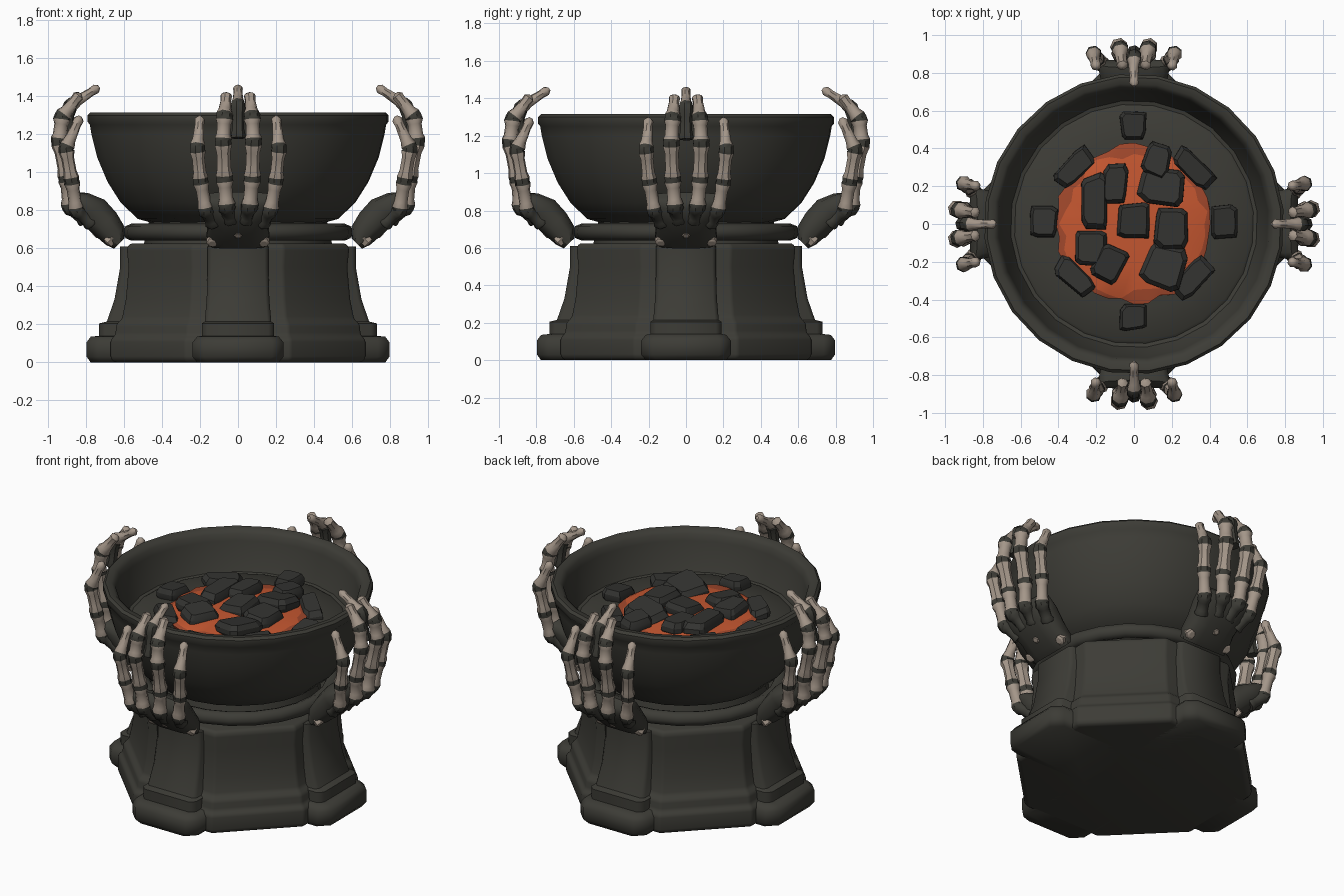
import bpy, bmesh, math, random
from mathutils import Vector, Matrix

if "Cube" in bpy.data.objects:
    bpy.data.objects.remove(bpy.data.objects["Cube"])

random.seed(4)


def material(name, rgb):
    m = bpy.data.materials.new(name)
    m.diffuse_color = (*rgb, 1)
    m.use_nodes = True
    m.node_tree.nodes["Principled BSDF"].inputs["Base Color"].default_value = m.diffuse_color
    return m


IRON = material("dark_iron", (0.046, 0.045, 0.037))
COAL = material("coal_black", (0.034, 0.034, 0.031))
BONE = material("old_bone", (0.37, 0.305, 0.25))
FIRE = material("ember_orange", (0.56, 0.095, 0.03))
GLOW = material("dull_ember", (0.36, 0.065, 0.025))


def loft(name, rings, mats, band_mats=None, angle=35, bevel=0, turn=0):
    """Skin a list of equal point rings, cap both ends, turn about z."""
    bm = bmesh.new()
    vs = [[bm.verts.new(p) for p in ring] for ring in rings]
    n = len(rings[0])
    for k in range(len(rings) - 1):
        for i in range(n):
            j = (i + 1) % n
            f = bm.faces.new((vs[k][i], vs[k][j], vs[k + 1][j], vs[k + 1][i]))
            if band_mats:
                f.material_index = band_mats[k]
    bm.faces.new(vs[0][::-1])
    cap = bm.faces.new(vs[-1])
    if band_mats:
        cap.material_index = band_mats[-1]
    bmesh.ops.recalc_face_normals(bm, faces=bm.faces[:])
    bm.transform(Matrix.Rotation(turn, 4, 'Z'))
    me = bpy.data.meshes.new(name)
    bm.to_mesh(me)
    bm.free()
    for m in mats:
        me.materials.append(m)
    ob = bpy.data.objects.new(name, me)
    bpy.context.collection.objects.link(ob)
    if bevel:
        mod = ob.modifiers.new("soft_edges", 'BEVEL')
        mod.width, mod.segments = bevel, 2
    bpy.ops.object.select_all(action='DESELECT')
    ob.select_set(True)
    bpy.context.view_layer.objects.active = ob
    bpy.ops.object.shade_smooth_by_angle(angle=math.radians(angle))
    return ob


def circle(r, z, n, phase=0.0, wobble=0.0):
    out = []
    for i in range(n):
        a = 2 * math.pi * i / n + phase
        q = r * (1 + random.uniform(-wobble, wobble))
        out.append((q * math.cos(a), q * math.sin(a), z))
    return out


def tube(name, path, radii, band_mats, turn, n=7):
    """Bone tube along points lying close to one radial plane."""
    pts = [Vector(p) for p in path]
    rings = []
    for i, p in enumerate(pts):
        t = (pts[min(i + 1, len(pts) - 1)] - pts[max(i - 1, 0)]).normalized()
        side = Vector((0, 1, 0))
        side = (side - t * side.dot(t)).normalized()
        up = t.cross(side)
        rings.append([p + radii[i] * (side * math.cos(a) + up * math.sin(a))
                      for a in (2 * math.pi * k / n for k in range(n))])
    return loft(name, rings, [IRON, BONE], band_mats, 50, 0, turn)


# Eight-sided pedestal core
core = [(0, .65), (.02, .67), (.12, .67), (.145, .645), (.2, .64), (.23, .61),
        (.33, .59), (.5, .575), (.6, .585), (.625, .57)]
loft("pedestal_core", [circle(a / math.cos(math.pi / 8), z, 8, math.pi / 8)
                       for z, a in core], [IRON], angle=60, bevel=.012)
loft("bowl_neck", [circle(.5, .6, 16), circle(.46, .78, 16)], [IRON])

# Flared buttress with stepped, rounded foot under each hand
buttress = [(0, .775, .215, .06), (.03, .797, .24, .06), (.105, .797, .24, .06),
            (.135, .775, .215, .05), (.14, .73, .19, .03), (.205, .73, .19, .03),
            (.215, .69, .175, .02), (.33, .65, .165, .02), (.5, .62, .16, .02),
            (.61, .62, .16, .02)]
for q in range(4):
    loft("buttress", [[(.2, -w, z), (r - c, -w, z), (r, -w + c, z),
                       (r, w - c, z), (r - c, w, z), (.2, w, z)]
                      for z, r, w, c in buttress], [IRON], angle=50, turn=q * math.pi / 2)

# Ring bar held between the hands
bpy.ops.mesh.primitive_torus_add(major_radius=.56, minor_radius=.045, major_segments=24,
                                 minor_segments=8, location=(0, 0, .685))
ring = bpy.context.object
ring.name = "ring_bar"
ring.data.materials.append(IRON)
bpy.ops.object.shade_smooth_by_angle(angle=math.radians(60))

# Bowl: outer wall, rolled rim, steep inner wall and ash floor
bowl = [(.44, .73), (.53, .755), (.62, .84), (.69, .95), (.745, 1.08), (.775, 1.2),
        (.783, 1.25), (.795, 1.265), (.795, 1.3), (.78, 1.315), (.745, 1.312),
        (.722, 1.29), (.712, 1.25), (.69, 1.16), (.655, 1.075), (.635, 1.07),
        (.62, 1.08), (.45, 1.1), (.2, 1.11)]
loft("bowl", [circle(r, z, 24, .1) for r, z in bowl], [IRON], angle=40)

# Glowing ember bed with a ragged, duller border
loft("ember_bed", [circle(.40, 1.09, 36, 0, .04), circle(.415, 1.115, 36, 0, .04),
                   circle(.375, 1.125, 36, 0, .07), circle(.2, 1.135, 36),
                   circle(.06, 1.14, 36)],
     [GLOW, FIRE], [0, 0, 1, 1, 1], 50)


def coal(x, y, sx, sy, rot, z, h):
    """Irregular faceted lump with a chamfered top."""
    shape = [(-.5, -.38), (-.3, -.5), (.42, -.5), (.5, -.3), (.46, .4), (.3, .5),
             (-.4, .47), (-.5, .3)]
    shape = [(u + random.uniform(-.06, .06), v + random.uniform(-.06, .06)) for u, v in shape]
    tilt = (random.uniform(-.15, .15), random.uniform(-.15, .15))
    rings = []
    for s, t in ((.85, 0), (1, .35), (.99, .65), (.8, 1)):
        ring = []
        for u, v in shape:
            p = Matrix.Rotation(math.radians(rot), 2) @ Vector((u * sx * s, v * sy * s))
            ring.append((x + p.x, y + p.y, z + h * t + p.x * tilt[0] + p.y * tilt[1]))
        rings.append(ring)
    loft("coal", rings, [COAL], angle=25)


# Outer circle of coals
for k in range(8):
    a = math.pi * k / 4
    if k % 2:
        coal(.445 * math.cos(a), .01 + .41 * math.sin(a), .12, .24, 45 * k, 1.07, .085)
    else:
        coal(.475 * math.cos(a), .015 + .51 * math.sin(a), .14, .17 - .03 * (k % 4 == 2),
             45 * k, 1.07, .085)

# Heaped inner coals
for x, y, sx, sy, rot in [(.12, .34, .15, .18, -20), (-.1, .21, .13, .21, -5),
                          (.15, .2, .24, .18, -8), (-.21, .12, .13, .29, 0),
                          (0, .02, .17, .19, 0), (.2, -.02, .18, .22, -5),
                          (-.23, -.12, .17, .19, 0), (-.13, -.21, .16, .19, -30),
                          (.16, -.23, .21, .23, -20)]:
    coal(x, y, sx, sy, rot, 1.1, .09)

# Finger paths as (radius, sideways, height) of the joints
MIDDLE = [(.80, .04, .75), (.885, .06, .82), (.90, .073, .965), (.94, .08, 1.165),
          (.925, .073, 1.29), (.83, .06, 1.415)]
OUTER = [(.77, .13, .73), (.85, .17, .80), (.875, .198, .955), (.905, .215, 1.125),
         (.83, .2, 1.295)]
CENTRE = [(.91, 0, 1.18), (.885, 0, 1.35), (.73, 0, 1.45)]


def finger(name, joints, size, turn):
    """Sturdy shafts in bone, slightly swollen dark joints, blunt tip."""
    path, radii, bands = [], [], []
    pts = [Vector(p) for p in joints]
    for i in range(len(pts) - 1):
        last = i == len(pts) - 2
        for t, r, m in ((0, 1, 0), (.1, 1.08, 1), (.28, .88, 1), (.7, .86, 1), (.9, 1.08, 0)):
            path.append(pts[i].lerp(pts[i + 1], t))
            radii.append(size * r * ((1 - .4 * t) if last else 1))
            bands.append(1 if last and t > 0 else m if i else 0)
    path.append(pts[-1])
    radii.append(size * .25)
    bands.append(1)
    tube(name, path, radii, bands, turn)


# Four skeletal hands gripping the bowl
PALM = [(.625, .625, .16, .04), (.645, .665, .168, .07), (.70, .73, .16, .085),
        (.765, .795, .175, .09), (.83, .85, .19, .06), (.85, .875, .18, .03)]
for q in range(4):
    turn = q * math.pi / 2
    rings = []
    for r, z, w, t in PALM:
        ring = []
        for k in range(12):
            a = 2 * math.pi * (k + .5) / 12
            c, s = math.cos(a), math.sin(a)
            d = t * math.copysign(abs(s) ** .7, s)
            ring.append((r + .72 * d, w * math.copysign(abs(c) ** .6, c), z - .69 * d))
        rings.append(ring)
    loft("palm", rings, [IRON], angle=50, turn=turn)
    for s in (-1, 1):
        finger("middle_finger", [(r, s * y, z) for r, y, z in MIDDLE], .044, turn)
        finger("outer_finger", [(r, s * y, z) for r, y, z in OUTER], .04, turn)
    finger("centre_finger", CENTRE, .037, turn)
    # Bare bone patches on the wrist
    for r, y, z, s in [(.68, -.135, .635, .032), (.68, .135, .635, .032), (.745, 0, .675, .026)]:
        loft("wrist_bone", [[(r + .7 * d + .7 * e * math.sin(a), y + e * math.cos(a),
                              z - .7 * d + .7 * e * math.sin(a))
                             for a in (math.pi * k / 3 for k in range(6))]
                            for d, e in ((-.03, s), (.008, s), (.016, s * .6))],
             [BONE], turn=turn)
